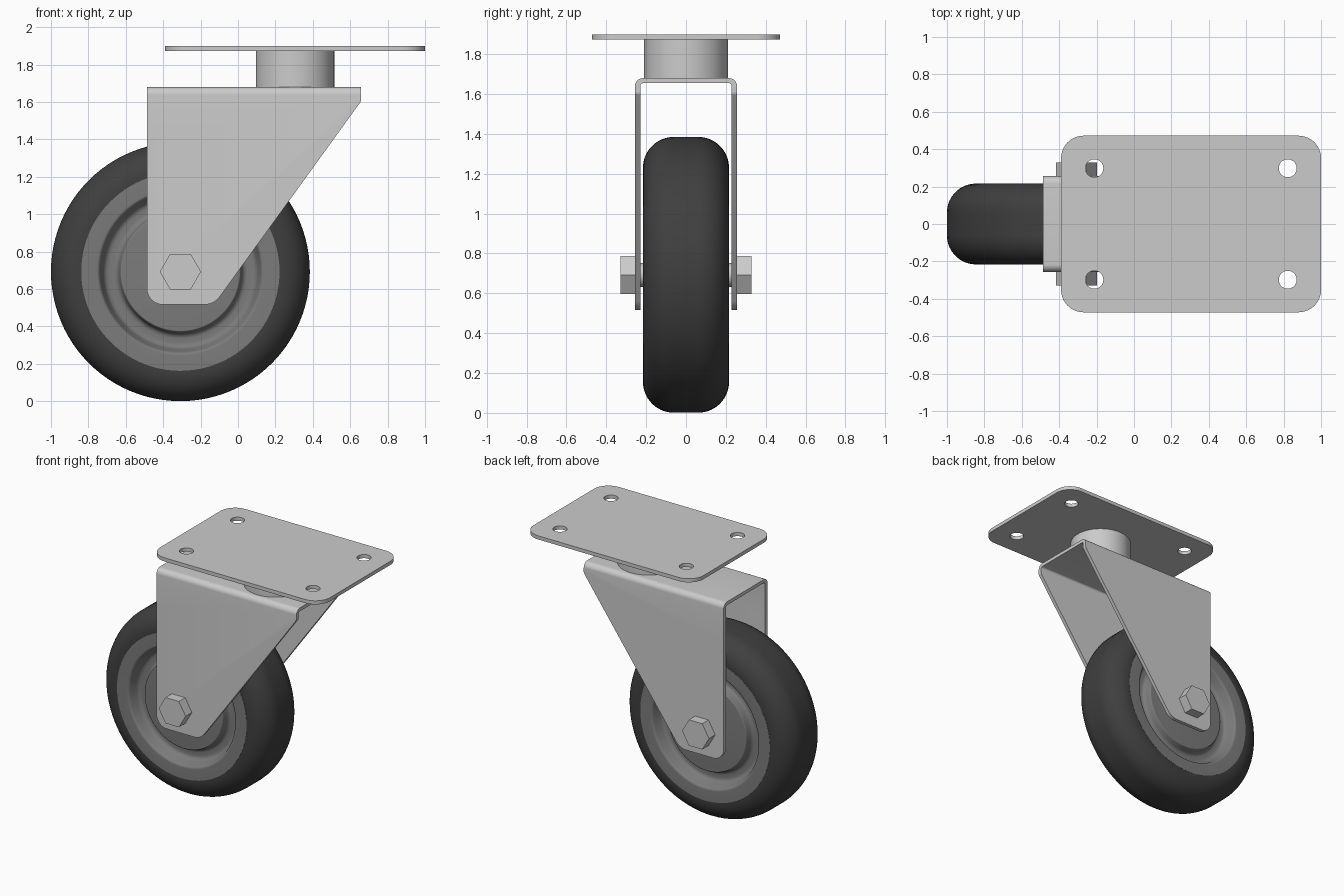
import bpy, bmesh
from math import sin, cos, pi, radians
from mathutils import Vector, Matrix

if "Cube" in bpy.data.objects:
    bpy.data.objects.remove(bpy.data.objects["Cube"])

def material(name, v):
    m = bpy.data.materials.new(name)
    m.diffuse_color = (v, v, v, 1)
    m.use_nodes = True
    m.node_tree.nodes["Principled BSDF"].inputs["Base Color"].default_value = m.diffuse_color
    return m

def activate(ob):
    bpy.ops.object.select_all(action='DESELECT')
    ob.select_set(True)
    bpy.context.view_layer.objects.active = ob

def smooth(ob, angle=30):
    activate(ob)
    bpy.ops.object.shade_smooth_by_angle(angle=radians(angle))

def finish(bm, name, mat=None):
    bmesh.ops.remove_doubles(bm, verts=bm.verts, dist=1e-5)
    bmesh.ops.recalc_face_normals(bm, faces=bm.faces)
    me = bpy.data.meshes.new(name)
    bm.to_mesh(me)
    bm.free()
    ob = bpy.data.objects.new(name, me)
    bpy.context.collection.objects.link(ob)
    if mat:
        me.materials.append(mat)
    return ob

def rounded(corners, n=8):
    """Polygon from (x, y, radius) corners, each filleted."""
    out = []
    for i, (x, y, r) in enumerate(corners):
        p = Vector((x, y))
        if r == 0:
            out.append(p)
            continue
        a = (Vector(corners[i - 1][:2]) - p).normalized()
        b = (Vector(corners[(i + 1) % len(corners)][:2]) - p).normalized()
        half = a.angle(b) / 2
        c = p + (a + b).normalized() * (r / sin(half))
        t = r * cos(half) / sin(half)
        s, e = p + a * t - c, p + b * t - c
        for k in range(n + 1):
            out.append(c + s.slerp(e, k / n).normalized() * r)
    return out

def prism(name, pts, axis, lo, hi):
    """Extrude a 2D outline along x (pts y,z), y (pts x,z) or z (pts x,y)."""
    place = {'x': lambda p: (lo, p[0], p[1]), 'y': lambda p: (p[0], lo, p[1]),
             'z': lambda p: (p[0], p[1], lo)}[axis]
    d = Vector([(hi - lo) if a == axis else 0 for a in 'xyz'])
    bm = bmesh.new()
    f = bm.faces.new([bm.verts.new(place(p)) for p in pts])
    new = bmesh.ops.extrude_face_region(bm, geom=[f], use_keep_orig=True)['geom']
    bmesh.ops.translate(bm, vec=d, verts=[v for v in new if isinstance(v, bmesh.types.BMVert)])
    return finish(bm, name)

def circle(x, y, r, n):
    return [(x + r * cos(2 * pi * i / n), y + r * sin(2 * pi * i / n)) for i in range(n)]

def lathe(name, profile, mat, closed=False, n=96):
    """Spin (radius, y) points about the wheel axle."""
    bm = bmesh.new()
    vs = [bm.verts.new((AX, y, AZ + r)) for r, y in profile]
    es = [bm.edges.new(e) for e in zip(vs, vs[1:] + (vs[:1] if closed else []))]
    bmesh.ops.spin(bm, geom=vs + es, cent=(AX, 0, AZ), axis=(0, 1, 0),
                   angle=2 * pi, steps=n, use_duplicate=False)
    return finish(bm, name, mat)

def boolean(ob, cutter, op):
    activate(ob)
    m = ob.modifiers.new("cut", 'BOOLEAN')
    m.operation, m.object, m.solver = op, cutter, 'EXACT'
    bpy.ops.object.modifier_apply(modifier=m.name)
    bpy.data.objects.remove(cutter)

AX, AZ = -0.308, 0.693       # wheel axle
PX = 0.305                   # swivel centre
rubber = material("rubber", 0.05)
rim_grey = material("rim_grey", 0.2)

# Tyre with round shoulders
W, R = 0.216, 0.692
tyre = lathe("tyre", rounded([(0.50, -W, 0), (R, -W, 0.155), (R, W, 0.155), (0.50, W, 0)], 14),
             rubber, closed=True)
smooth(tyre)

# Wheel centre: flat outer ring, dished groove, raised hub
side = [(0, 0.195)] + [tuple(p) for p in rounded(
    [(0, 0.195, 0), (0.32, 0.195, 0.008), (0.335, 0.135, 0.03), (0.405, 0.135, 0.035),
     (0.435, W + 0.001, 0.02), (0.53, W + 0.001, 0), (0.53, 0, 0), (0, 0, 0)], 6)][1:-2]
wheel = lathe("wheel_centre", side + [(r, -y) for r, y in reversed(side)], rim_grey)
smooth(wheel)

# Fork: bent sheet channel trimmed to the tapered side outline
o, i, top, under = 0.256, 0.229, 1.68, 1.655
channel = rounded([(-o, 0.4, 0), (-o, top, 0.04), (o, top, 0.04), (o, 0.4, 0),
                   (i, 0.4, 0), (i, under, 0.015), (-i, under, 0.015), (-i, 0.4, 0)])
fork = prism("fork", channel, 'x', -0.487, 0.657)
outline = rounded([(-0.6, 1.8, 0), (-0.6, 1.4, 0), (-0.487, 1.4, 0), (-0.487, 0.517, 0.085),
                   (-0.128, 0.517, 0.1), (0.657, 1.603, 0.03), (0.657, 1.65, 0),
                   (0.8, 1.65, 0), (0.8, 1.8, 0)])
boolean(fork, prism("fork_trim", outline, 'y', -0.5, 0.5), 'INTERSECT')
smooth(fork)

# Swivel collar
smooth(prism("swivel_collar", circle(PX, 0, 0.21, 64), 'z', 1.675, 1.876))

# Mounting plate with four bolt holes
hx, hy = 0.695, 0.472
plate = prism("mounting_plate", rounded([(PX - hx, -hy, 0.12), (PX + hx, -hy, 0.12),
              (PX + hx, hy, 0.12), (PX - hx, hy, 0.12)], 10), 'z', 1.873, 1.9)
for sx in (-1, 1):
    for sy in (-1, 1):
        hole = prism("hole_cutter", circle(PX + sx * 0.517, sy * 0.298, 0.048, 32), 'z', 1.8, 2)
        boolean(plate, hole, 'DIFFERENCE')
smooth(plate)

# Axle and hexagonal bolt heads
smooth(prism("axle", circle(AX, AZ, 0.06, 32), 'y', -0.26, 0.26))
for name, s in (("front_bolt_head", -1), ("back_bolt_head", 1)):
    prism(name, circle(AX, AZ, 0.11, 6), 'y', s * 0.25, s * 0.329)
